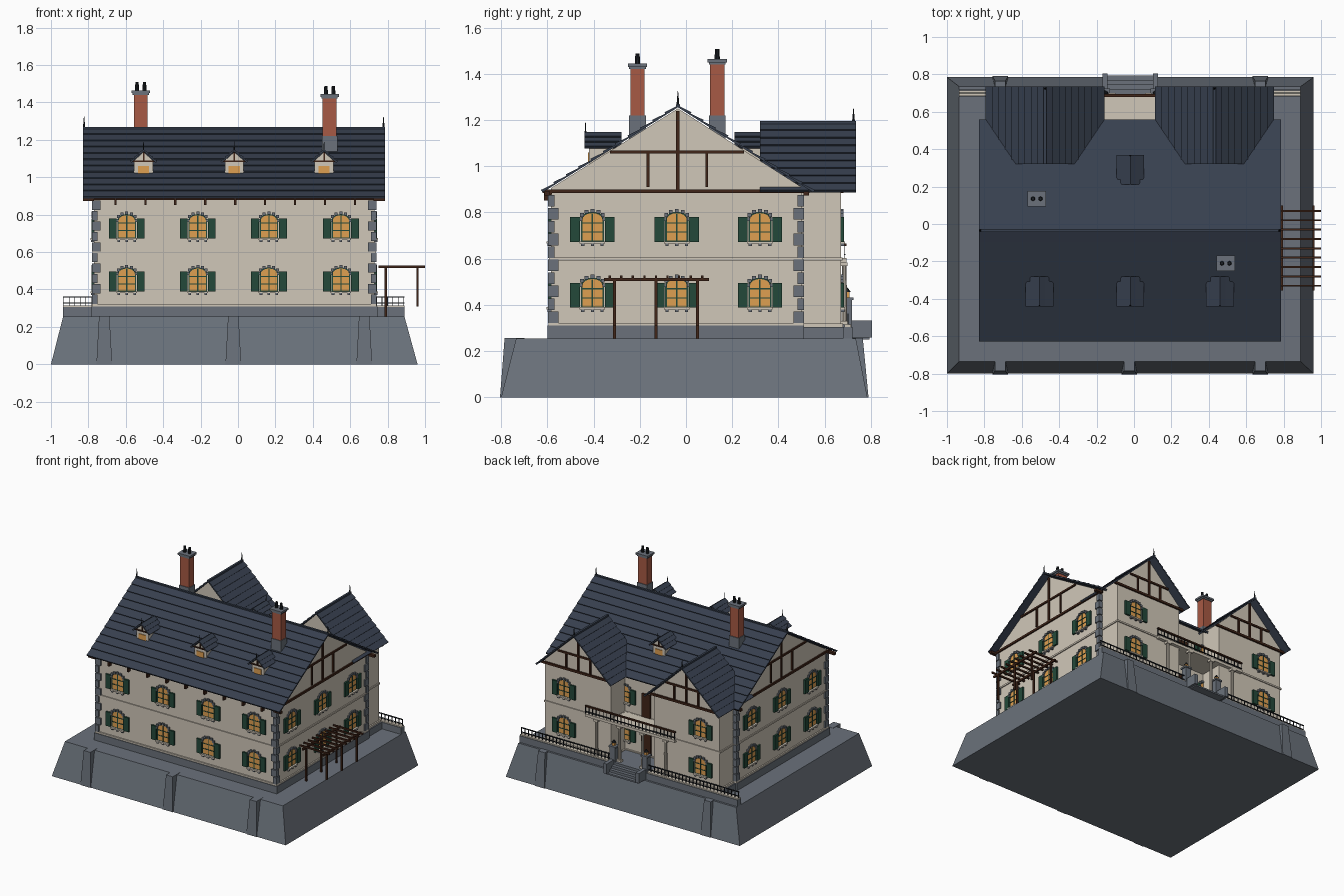
import bpy, bmesh, math
from mathutils import Vector, Matrix

cube = bpy.data.objects.get("Cube")
if cube:
    bpy.data.objects.remove(cube, do_unlink=True)


def material(name, *rgb):
    col = [(c / 255) ** 2.2 for c in rgb] + [1]
    m = bpy.data.materials.new(name)
    m.use_nodes = True
    m.diffuse_color = col
    m.node_tree.nodes["Principled BSDF"].inputs["Base Color"].default_value = col
    return m


STONE = material("grey stone", 106, 113, 122)
CREAM = material("cream plaster", 207, 198, 183)
SLATE = material("dark slate", 58, 66, 80)
BRICK = material("red brick", 166, 90, 70)
TIMBER = material("brown timber", 66, 41, 30)
GLASS = material("amber glass", 222, 158, 82)
GREEN = material("shutter green", 40, 74, 60)
IRON = material("black iron", 34, 38, 43)


def add_box(bm, x0, x1, y0, y1, z0, z1, index=0):
    size = Matrix.Diagonal((x1 - x0, y1 - y0, z1 - z0, 1))
    mid = Matrix.Translation(((x0 + x1) / 2, (y0 + y1) / 2, (z0 + z1) / 2))
    made = bmesh.ops.create_cube(bm, size=1, matrix=mid @ size)
    for f in {f for v in made["verts"] for f in v.link_faces}:
        f.material_index = index


def add_prism(bm, points, axis, a, b, index=0):
    """Extrude a 2D outline along an axis; points are (y,z), (x,z) or (x,y)."""
    def place(p, t):
        return [(t, *p), (p[0], t, p[1]), (*p, t)]["xyz".index(axis)]
    low = [bm.verts.new(place(p, a)) for p in points]
    high = [bm.verts.new(place(p, b)) for p in points]
    n = len(points)
    faces = [bm.faces.new(low), bm.faces.new(high[::-1])]
    faces += [bm.faces.new((low[i], high[i], high[(i + 1) % n], low[(i + 1) % n])) for i in range(n)]
    for f in faces:
        f.material_index = index
    bmesh.ops.recalc_face_normals(bm, faces=faces)


def finish(bm, name, *mats):
    me = bpy.data.meshes.new(name)
    bm.to_mesh(me)
    bm.free()
    for m in mats:
        me.materials.append(m)
    ob = bpy.data.objects.new(name, me)
    bpy.context.collection.objects.link(ob)
    return ob


def boxes(name, mat, *dims):
    bm = bmesh.new()
    for d in dims:
        add_box(bm, *d)
    return finish(bm, name, mat)


def prism(name, mat, points, axis, a, b):
    bm = bmesh.new()
    add_prism(bm, points, axis, a, b)
    return finish(bm, name, mat)


def cones(name, mat, r0, r1, z0, z1, spots, sides=8):
    bm = bmesh.new()
    for x, y in spots:
        bmesh.ops.create_cone(bm, cap_ends=True, segments=sides, radius1=r0, radius2=r1, depth=z1 - z0,
                              matrix=Matrix.Translation((x, y, (z0 + z1) / 2)))
    return finish(bm, name, mat)


def frustum(name, low, high, z0, z1):
    bm = bmesh.new()
    rings = []
    for (x0, x1, y0, y1), z in ((low, z0), (high, z1)):
        rings += [bm.verts.new(p) for p in ((x0, y0, z), (x1, y0, z), (x1, y1, z), (x0, y1, z))]
    bmesh.ops.convex_hull(bm, input=rings)
    return finish(bm, name, STONE)


def shingle_roof(name, mid, half, z0, z1, rows, axis, a, b):
    """Gabled roof shell whose slopes step like courses of slate."""
    right = []
    slope = Vector((half, z0 - z1))
    normal = Vector((z1 - z0, half)).normalized()
    top = Vector((0, z1))
    for i in range(rows):
        right.append(top + slope * i / rows + normal * .002)
        right.append(top + slope * (i + 1) / rows + normal * .009)
    right[0] = Vector((0, z1 + .003))
    right += [top + slope - normal * .004]
    left = [Vector((-p.x, p.y)) for p in right[:0:-1]]
    outline = [(p.x + mid, p.y) for p in [*right, Vector((0, z1 - .005)), *left]]
    return prism(name, SLATE, outline, axis, a, b)


MID = -.02

# Sloping plinth and buttresses
frustum("plinth", (-1, .96, -.8, .785), (-.935, .89, -.735, .735), 0, .255)
for x in (-.715, -.025, .675):
    frustum("front_buttress", (x - .042, x + .042, -.805, -.7), (x - .028, x + .028, -.785, -.7), 0, .257)
for x in (-.715, .675):
    frustum("back_buttress", (x - .042, x + .042, .7, .79), (x - .028, x + .028, .7, .765), 0, .257)

# Foundations, walls and string courses
WINGS = ((-.475, -.75, -.2), (.43, .16, .71))
boxes("foundation", STONE, (-.785, .745, -.6, .51, .25, .31), (-.77, .73, .5, .68, .25, .305))
prism("main_walls", CREAM, [(-.585, .3), (.5, .3), (.5, .91), (-.035, 1.25), (-.585, .905)], "x", -.77, .73)
boxes("string_courses", CREAM, (-.78, .74, -.595, .51, .31, .322), (-.777, .737, -.592, .507, .592, .604))
for mid, x0, x1 in WINGS:
    prism("wing_walls", CREAM, [(x0, .3), (x1, .3), (x1, .915), (mid, 1.18), (x0, .915)], "y", .34, .67)
    boxes("wing_string_courses", CREAM, (x0 - .007, x1 + .007, .5, .677, .592, .604),
          (x0 - .01, x1 + .01, .5, .68, .305, .32))

# Corner quoins, alternating long and short
bm = bmesh.new()
for i in range(10):
    z = .322 + i * .056
    long_x, long_y = (.045, .028) if i % 2 else (.028, .045)
    for cx, sx in ((-.78, 1), (.74, -1)):
        for cy, sy in ((-.597, 1), (.51, -1)):
            xs, ys = sorted((cx, cx + sx * long_x)), sorted((cy, cy + sy * long_y))
            add_box(bm, *xs, *ys, z, z + .05)
finish(bm, "quoins", STONE)

# Roofs with finials
shingle_roof("main_roof", -.035, .588, .89, 1.26, 11, "x", -.83, .785)
for mid, x0, x1 in WINGS:
    shingle_roof("wing_roof", mid, .312, .89, 1.185, 9, "y", .32, .735)
    boxes("wing_ridge", SLATE, (mid - .008, mid + .008, .32, .735, 1.18, 1.195))
boxes("main_ridge", SLATE, (-.83, .785, -.043, -.027, 1.255, 1.268))
cones("main_finials", IRON, .007, .001, 1.255, 1.325, [(-.823, -.035), (.778, -.035)])
cones("wing_finials", IRON, .007, .001, 1.185, 1.25, [(w[0], .725) for w in WINGS])

# Gable timber framing
for x0, x1 in ((-.78, -.768), (.728, .74)):
    boxes("main_gable_timbers", TIMBER, (x0, x1, -.62, .535, .884, .9), (x0, x1, -.33, .25, 1.055, 1.068),
          (x0, x1, -.043, -.029, .89, 1.24), *[(x0, x1, y - .006, y + .006, .91, 1.055) for y in (-.165, .09)])
boxes("purlin_ends", TIMBER, *[(x, x + .06, y - .012, y + .012, .873, .89)
                               for x in (-.83, .725) for y in (-.6, .52)])
for mid, x0, x1 in WINGS:
    boxes("wing_gable_timbers", TIMBER, (x0 - .03, x1 + .03, .668, .682, .884, .9),
          (mid - .17, mid + .17, .668, .68, 1.005, 1.018), (mid - .007, mid + .007, .668, .68, .89, 1.17),
          *[(mid + s - .006, mid + s + .006, .668, .68, .9, 1.005) for s in (-.1, .1)])
brackets = [-.655 + .16 * i for i in range(9)]
boxes("eave_brackets", TIMBER, *[(x - .006, x + .006, -.615, -.58, .852, .892) for x in brackets],
      (-.78, .74, -.597, -.58, .878, .893))


# Arched window with shutters, shared by every opening
def arch(half, rise, steps=8):
    angles = [math.pi * i / steps for i in range(steps + 1)]
    return [(half * math.cos(t), .035 + rise * math.sin(t)) for t in angles]


def window_mesh():
    bm = bmesh.new()
    add_prism(bm, [(-.05, -.06), (.05, -.06)] + arch(.05, .033), "y", -.003, .01, 1)
    add_prism(bm, [(-.043, -.056), (.043, -.056)] + arch(.043, .027), "y", -.005, .01, 0)
    add_box(bm, -.003, .003, -.008, 0, -.06, .06, 1)
    for z in (-.02, .02):
        add_box(bm, -.045, .045, -.008, 0, z - .0025, z + .0025, 1)
    for s in (-.075, .075):
        add_box(bm, s - .021, s + .021, -.013, .005, -.062, .045, 1)
    for x, z in arch(.052, .038, 6):
        add_box(bm, x - .008, x + .008, -.012, .005, z - .008, z + .008, 2)
    add_box(bm, -.055, .055, -.018, .005, -.07, -.06, 3)
    for s in (-.042, 0, .042):
        add_box(bm, s - .007, s + .007, -.015, .005, -.08, -.07, 2)
    return finish(bm, "window", GLASS, GREEN, STONE, CREAM)


first = window_mesh()
places = []
for z in (.45, .735):
    for x in (-.595, -.215, .165, .55):
        places += [(x, -.585, z, 0), (x, .67 if abs(x) > .4 else .5, z, math.pi)]
    for y in (-.405, -.04, .32):
        places += [(.73, y, z, math.pi / 2), (-.77, y, z, -math.pi / 2)]
for i, (x, y, z, turn) in enumerate(places):
    ob = first if i == 0 else bpy.data.objects.new("window", first.data)
    if i:
        bpy.context.collection.objects.link(ob)
    ob.location = (x, y, z)
    ob.rotation_euler.z = turn

# Dormers
for x, side in ((-.505, -1), (MID, -1), (.46, -1), (MID, 1)):
    def span(a, b):
        return sorted((-.035 + side * a, -.035 + side * b))
    shingle_roof("dormer_roof", x, .068, 1.08, 1.145, 3, "y", *span(.245, .405))
    prism("dormer_walls", CREAM, [(x - .05, 1), (x + .05, 1), (x + .05, 1.09), (x, 1.135), (x - .05, 1.09)],
          "y", *span(.25, .385))
    boxes("dormer_window", GLASS, (x - .03, x + .03, *span(.38, .39), 1.02, 1.06))
    boxes("dormer_timbers", TIMBER, (x - .06, x + .06, *span(.38, .393), 1.082, 1.09),
          (x - .004, x + .004, *span(.38, .393), 1.085, 1.135))
    cones("dormer_finial", IRON, .004, .001, 1.14, 1.19, [(x, -.035 + side * .4)])

# Chimneys
for x, y, top in ((-.52, .135, 1.44), (.49, -.21, 1.42)):
    boxes("chimney_base", STONE, (x - .042, x + .042, y - .036, y + .036, 1.05, 1.22))
    boxes("chimney_stack", BRICK, (x - .037, x + .037, y - .031, y + .031, 1.2, top))
    boxes("chimney_cap", STONE, (x - .043, x + .043, y - .036, y + .036, top, top + .01),
          (x - .05, x + .05, y - .042, y + .042, top + .01, top + .024))
    cones("chimney_pots", IRON, .012, .009, top + .02, top + .068, [(x - .02, y), (x + .02, y)], 10)

# Pergola
slats = [-.33 + .05 * i for i in range(9)]
boxes("pergola", TIMBER, *[(x - .006, x + .006, -.355, .1, .503, .517) for x in (.79, .96)],
      *[(.75, 1, y - .005, y + .005, .516, .528) for y in slats],
      *[(x - .006, x + .006, y - .006, y + .006, .255 if x < .9 else .31, .51)
        for x in (.79, .96) for y in (-.31, -.13, .05)])

# Terrace wall with railings
for x0, x1 in ((-.935, -.165), (.125, .89)):
    boxes("terrace_wall", STONE, (x0, x1, .68, .72, .25, .305))
    boxes("terrace_coping", CREAM, (x0, x1, .685, .715, .305, .314))
    count = round((x1 - x0) / .03)
    posts = [x0 + .004 + (x1 - x0 - .008) * i / count for i in range(count + 1)]
    boxes("terrace_railing", IRON, (x0, x1, .698, .704, .356, .363), (x0, x1, .698, .704, .325, .33),
          *[(x - .002, x + .002, .699, .703, .312, .358) for x in posts])

# Porch floor, stairs and lamp pedestals
boxes("porch_floor", STONE, (-.2, .16, .49, .69, .25, .315))
boxes("stairs", STONE, *[(-.15, .11, .68, .72 + .025 * i, .25, .315 - .018 * i) for i in range(4)])
for x in (-.155, .115):
    boxes("stair_cheek", STONE, (x - .014, x + .014, .69, .805, .258, .333))
    boxes("lamp_pedestal", STONE, (x - .022, x + .022, .675, .719, .255, .42),
          (x - .028, x + .028, .669, .725, .42, .432))
    boxes("lamp_glass", GLASS, (x - .01, x + .01, .687, .707, .432, .455))
    cones("lamp_cap", IRON, .017, .002, .455, .475, [(x, .697)], 6)

# Balcony on columns, with door
boxes("balcony_slab", CREAM, (-.2, .16, .5, .69, .583, .603), (-.39, .36, .665, .695, .583, .603))
columns = [(-.31 + .193 * i, .685) for i in range(4)]
cones("porch_columns", CREAM, .012, .01, .315, .585, columns, 10)
boxes("column_capitals", CREAM, *[(x - .018, x + .018, y - .015, y + .015, z, z + .016)
                                  for x, y in columns for z in (.314, .568)])
boxes("balcony_railing", IRON, (-.39, .36, .683, .691, .615, .62),
      *[(-.388 + .0299 * i, -.384 + .0299 * i, .685, .689, .6, .66) for i in range(26)])
boxes("balcony_handrail", TIMBER, (-.392, .362, .68, .694, .655, .665))
boxes("porch_door", TIMBER, (-.06, .02, .495, .509, .315, .5), (-.055, .015, .495, .509, .603, .78))
